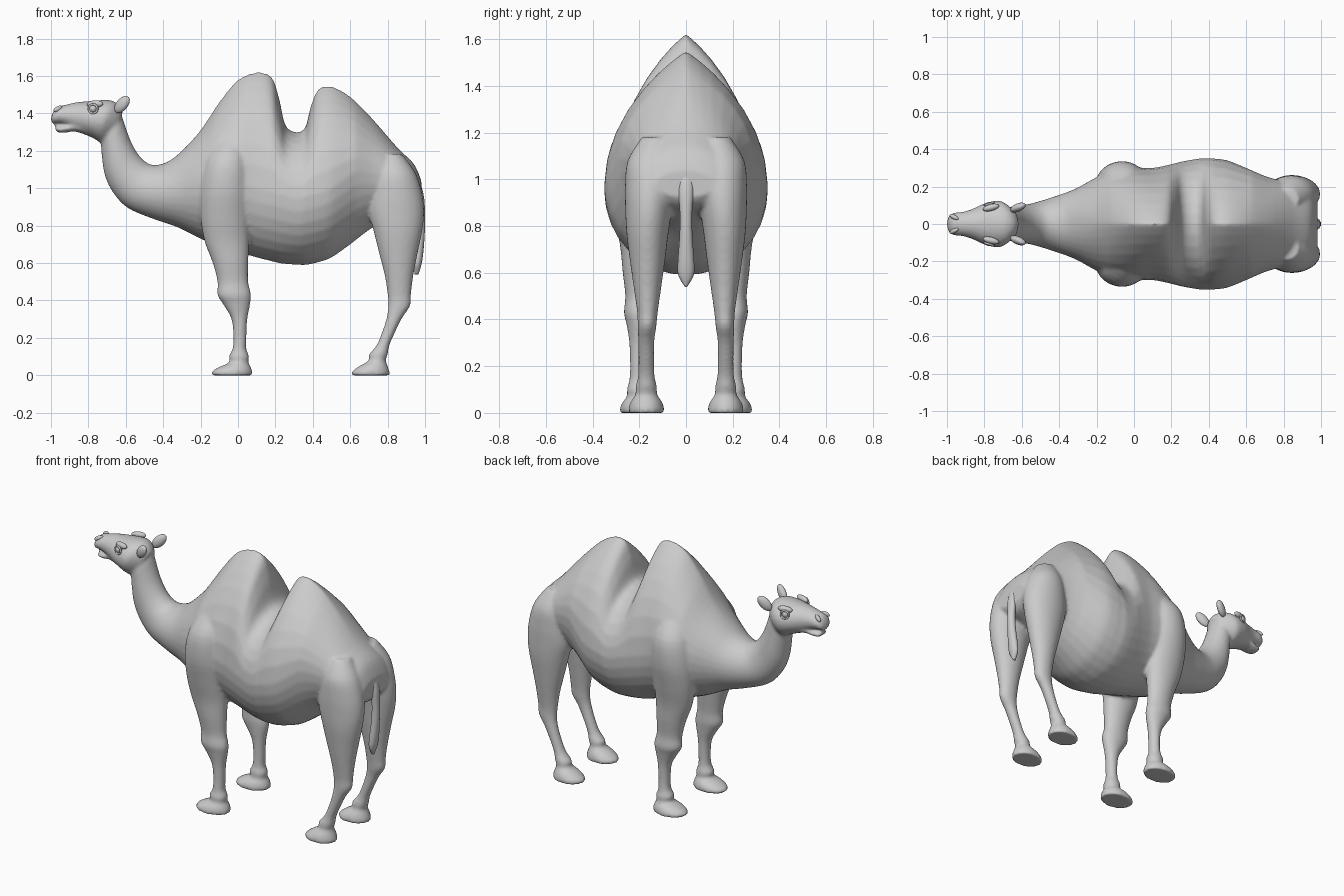
import bpy, bmesh, math
from mathutils import Vector


def spline(rows, n=4):
    """Catmull-Rom resampling of cross-section rows."""
    out = []
    for i in range(len(rows) - 1):
        a, b, c, d = (rows[max(0, min(len(rows) - 1, i + k))] for k in (-1, 0, 1, 2))
        for k in range(n):
            t = k / n
            out.append([0.5 * (2*q + (r-p)*t + (2*p - 5*q + 4*r - s)*t*t + (3*q - p - 3*r + s)*t**3)
                        for p, q, r, s in zip(a, b, c, d)])
    return out + [list(rows[-1])]


def loft(bm, rows, seg=32):
    """Row: upper point x,z / lower point x,z / half width / peak power / centre y."""
    rows = [tuple(r) + (1, 0)[len(r) - 5:] for r in rows]
    rings = []
    for ax, az, bx, bz, w, p, yc in spline(rows):
        m = min(0.5, 0.37 / max(0.01, math.hypot(ax - bx, az - bz)))
        ring = []
        for k in range(seg):
            c, s = math.cos(2*math.pi*k/seg), math.sin(2*math.pi*k/seg)
            u = m + s * ((1 - m) if s > 0 else m)
            y = yc + w * math.copysign(abs(c) ** (max(1, p) if s > 0 else 1), c)
            ring.append(bm.verts.new((bx + (ax-bx)*u, y, bz + (az-bz)*u)))
        rings.append(ring)
    faces = [bm.faces.new(rings[0]), bm.faces.new(rings[-1])]
    for r0, r1 in zip(rings, rings[1:]):
        for k in range(seg):
            j = (k + 1) % seg
            faces.append(bm.faces.new((r0[k], r0[j], r1[j], r1[k])))
    bmesh.ops.recalc_face_normals(bm, faces=faces)


def leg_rows(rows, side):
    """Row: front x, back x, z, centre y, half width."""
    return [(x0, z, x1, z, w, 1, y * side) for x0, x1, z, y, w in rows]


def finish(bm, name):
    me = bpy.data.meshes.new(name)
    bm.to_mesh(me)
    bm.free()
    for f in me.polygons:
        f.use_smooth = True
    ob = bpy.data.objects.new(name, me)
    bpy.context.collection.objects.link(ob)
    return ob


def ball(name, loc, scale, direction=(0, 0, 1)):
    bm = bmesh.new()
    bmesh.ops.create_uvsphere(bm, u_segments=20, v_segments=12, radius=1)
    ob = finish(bm, name)
    ob.location, ob.scale = loc, scale
    ob.rotation_euler = Vector(direction).to_track_quat('Z', 'Y').to_euler()
    return ob


# Neck, both humps, belly and rump
trunk = [
    (-.64, 1.43, -.76, 1.30, .06), (-.615, 1.37, -.735, 1.25, .085),
    (-.595, 1.31, -.728, 1.17, .09), (-.565, 1.235, -.712, 1.07, .095),
    (-.52, 1.165, -.67, .98, .10), (-.46, 1.125, -.59, .895, .115),
    (-.38, 1.14, -.45, .835, .15), (-.30, 1.20, -.32, .79, .19),
    (-.20, 1.31, -.20, .73, .25, 1.3), (-.10, 1.46, -.10, .69, .285, 1.6),
    (0, 1.58, 0, .66, .30, 1.75), (.10, 1.62, .10, .63, .30, 1.75),
    (.18, 1.595, .18, .61, .315, 1.75), (.22, 1.48, .22, .60, .325, 1.6),
    (.26, 1.325, .26, .595, .335, 1.15), (.35, 1.31, .35, .59, .35, 1.15),
    (.39, 1.44, .39, .595, .35, 1.6), (.43, 1.53, .43, .605, .35, 1.8),
    (.50, 1.545, .50, .63, .34, 1.8), (.60, 1.49, .60, .70, .30, 1.7),
    (.72, 1.37, .72, .79, .25, 1.4), (.85, 1.22, .85, .85, .22, 1.1),
    (.94, 1.13, .94, .88, .19), (.98, 1.04, .98, .92, .13)]

# Skull with upper lip, and lower jaw
head = [
    (-.615, 1.41, -.68, 1.25, .07), (-.64, 1.45, -.735, 1.245, .105),
    (-.69, 1.472, -.76, 1.26, .125), (-.78, 1.467, -.81, 1.285, .112),
    (-.86, 1.46, -.86, 1.305, .082), (-.92, 1.447, -.91, 1.33, .065),
    (-.97, 1.432, -.955, 1.345, .06), (-.993, 1.40, -.985, 1.345, .045),
    (-1.0, 1.37, -.998, 1.352, .015)]
jaw = [
    (-.80, 1.36, -.78, 1.272, .08), (-.88, 1.35, -.87, 1.303, .06),
    (-.93, 1.338, -.93, 1.296, .052), (-.965, 1.333, -.965, 1.300, .043),
    (-.98, 1.325, -.978, 1.315, .02)]

front_leg = [
    (-.10, .03, 1.27, .17, .06), (-.17, .06, 1.15, .21, .11), (-.20, .07, 1.0, .22, .115),
    (-.20, .065, .85, .215, .095), (-.18, .06, .72, .205, .078), (-.135, .055, .60, .205, .066),
    (-.11, .055, .50, .205, .055), (-.11, .07, .43, .208, .058), (-.08, .065, .38, .205, .05),
    (-.035, .05, .30, .203, .04), (-.025, .045, .20, .203, .037), (-.03, .045, .14, .203, .04),
    (-.05, .06, .10, .203, .05), (-.045, .055, .07, .203, .05), (-.10, .068, .045, .203, .07),
    (-.14, .077, .02, .203, .08), (-.14, .077, 0, .203, .08)]
hind_leg = [
    (.76, .88, 1.18, .13, .06), (.72, .95, 1.08, .15, .10), (.70, .985, .97, .153, .108),
    (.70, .995, .87, .16, .10), (.725, .985, .77, .165, .09), (.755, .96, .65, .165, .075),
    (.785, .937, .53, .165, .058), (.80, .925, .43, .165, .044), (.803, .92, .37, .167, .04),
    (.795, .88, .31, .17, .035), (.77, .84, .23, .17, .034), (.74, .81, .16, .17, .036),
    (.70, .80, .11, .17, .046), (.70, .79, .08, .17, .046), (.65, .80, .05, .17, .066),
    (.61, .81, .02, .17, .077), (.61, .81, 0, .17, .077)]

# Fuse the main volumes into one skin
bm = bmesh.new()
for part in (trunk, head, jaw):
    loft(bm, part)
for side in (-1, 1):
    loft(bm, leg_rows(front_leg, side))
    loft(bm, leg_rows(hind_leg, side))
body = finish(bm, "body")
rm = body.modifiers.new("fuse", 'REMESH')
rm.mode, rm.voxel_size, rm.use_smooth_shade = 'VOXEL', 0.01, True
sm = body.modifiers.new("soften", 'SMOOTH')
sm.factor, sm.iterations = 0.5, 6

# Tail
bm = bmesh.new()
loft(bm, leg_rows([(.93, .975, 1.03, 0, .03), (.95, .995, .95, 0, .033), (.955, 1.0, .85, 0, .026),
                   (.95, .998, .75, 0, .028), (.94, .99, .65, 0, .035), (.938, .98, .59, 0, .033),
                   (.945, .965, .54, 0, .005)], 1), 16)
finish(bm, "tail")

# Ears, eyes, eyelids, brows and nostrils
for side, tag in ((-1, "right"), (1, "left")):
    ball(f"ear_{tag}", (-.62, .088*side, 1.448), (.022, .032, .055), (.6, .25*side, .7))
    ball(f"eye_{tag}", (-.775, .096*side, 1.425), (.022, .022, .022))
    ball(f"brow_{tag}", (-.765, .088*side, 1.45), (.018, .02, .045), (1, .25*side, .05))
    ball(f"nostril_{tag}", (-.962, .037*side, 1.425), (.012, .014, .028), (1, -.5*side, .5))
    bpy.ops.mesh.primitive_torus_add(major_segments=24, minor_segments=8, major_radius=.024,
                                     minor_radius=.006, location=(-.775, .108*side, 1.425),
                                     rotation=(math.pi/2, 0, .3*side))
    bpy.context.object.name = f"eyelid_{tag}"
    bpy.ops.object.shade_smooth()
